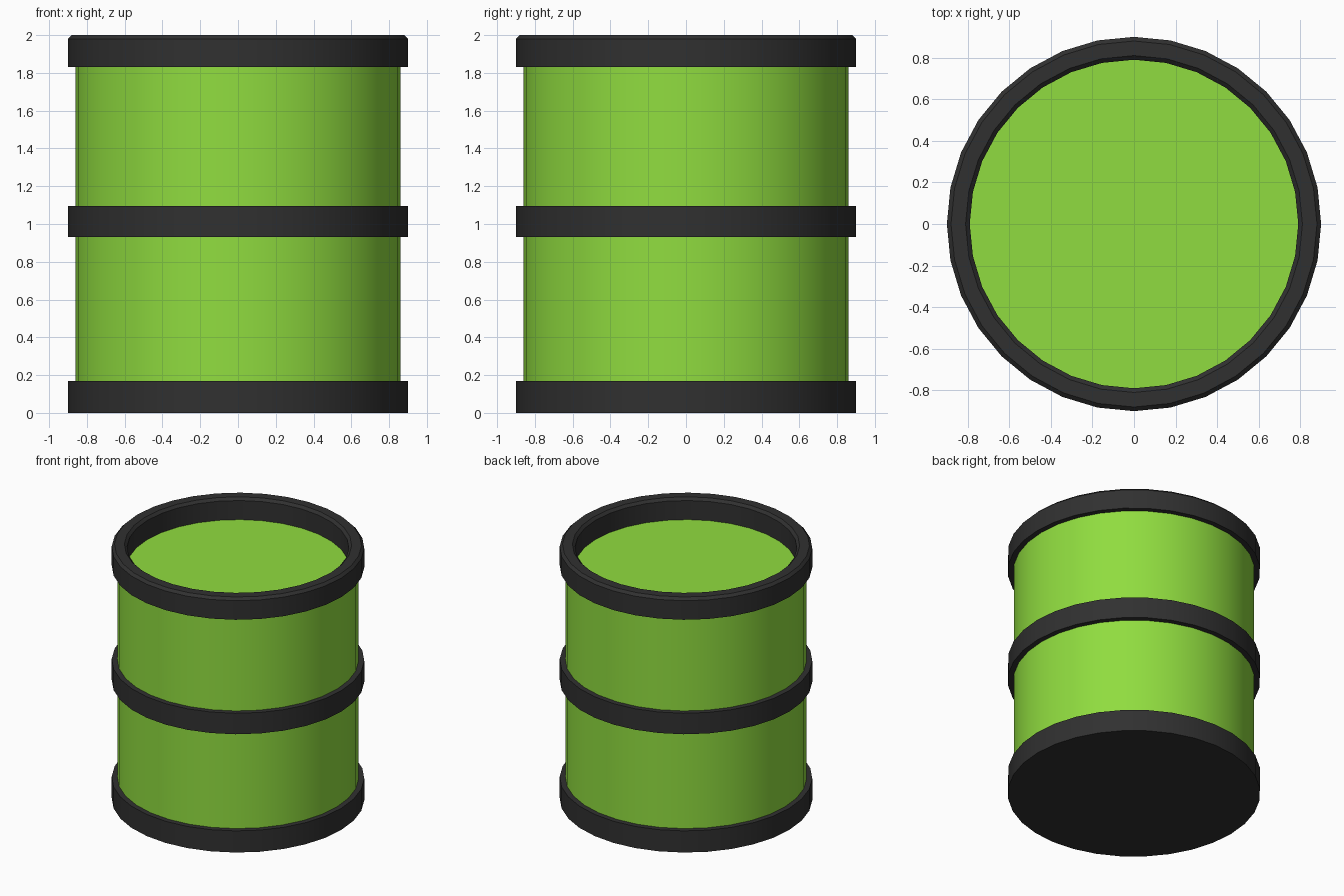
import bpy, bmesh, math

if "Cube" in bpy.data.objects:
    bpy.data.objects.remove(bpy.data.objects["Cube"])

SIDES = 32


def material(name, color):
    m = bpy.data.materials.new(name)
    m.diffuse_color = (*color, 1)
    m.use_nodes = True
    m.node_tree.nodes["Principled BSDF"].inputs["Base Color"].default_value = m.diffuse_color
    return m


def lathe(name, profile, mat, closed=False):
    """Revolve a (radius, z) profile; open profiles get flat end caps."""
    bm = bmesh.new()
    rings = []
    for r, z in profile:
        rings.append([bm.verts.new((r * math.cos(2 * math.pi * i / SIDES),
                                    r * math.sin(2 * math.pi * i / SIDES), z))
                      for i in range(SIDES)])
    pairs = list(zip(rings, rings[1:]))
    if closed:
        pairs.append((rings[-1], rings[0]))
    else:
        bm.faces.new(rings[0][::-1])
        bm.faces.new(rings[-1])
    for a, b in pairs:
        for i in range(SIDES):
            j = (i + 1) % SIDES
            bm.faces.new((a[i], a[j], b[j], b[i]))
    bmesh.ops.recalc_face_normals(bm, faces=bm.faces)
    mesh = bpy.data.meshes.new(name)
    bm.to_mesh(mesh)
    bm.free()
    mesh.materials.append(mat)
    obj = bpy.data.objects.new(name, mesh)
    bpy.context.collection.objects.link(obj)
    bpy.ops.object.select_all(action='DESELECT')
    obj.select_set(True)
    bpy.context.view_layer.objects.active = obj
    bpy.ops.object.shade_smooth_by_angle(angle=math.radians(30))
    return obj


green = material("green_paint", (0.28, 0.72, 0.05))
dark = material("dark_band", (0.03, 0.03, 0.03))

# Barrel wall with its recessed lid
lathe("barrel_body", [(0.86, 0.17), (0.86, 1.83)], green)

# Solid base band
lathe("base_band", [(0.9, 0), (0.9, 0.17)], dark)

# Middle hoop around the wall
lathe("middle_band", [(0.86, 0.93), (0.9, 0.93), (0.9, 1.095), (0.86, 1.095)], dark, closed=True)

# Open top rim with chamfered edges
lathe("top_rim", [(0.79, 1.83), (0.9, 1.83), (0.9, 1.98), (0.88, 2.0),
                  (0.81, 2.0), (0.79, 1.98)], dark, closed=True)
